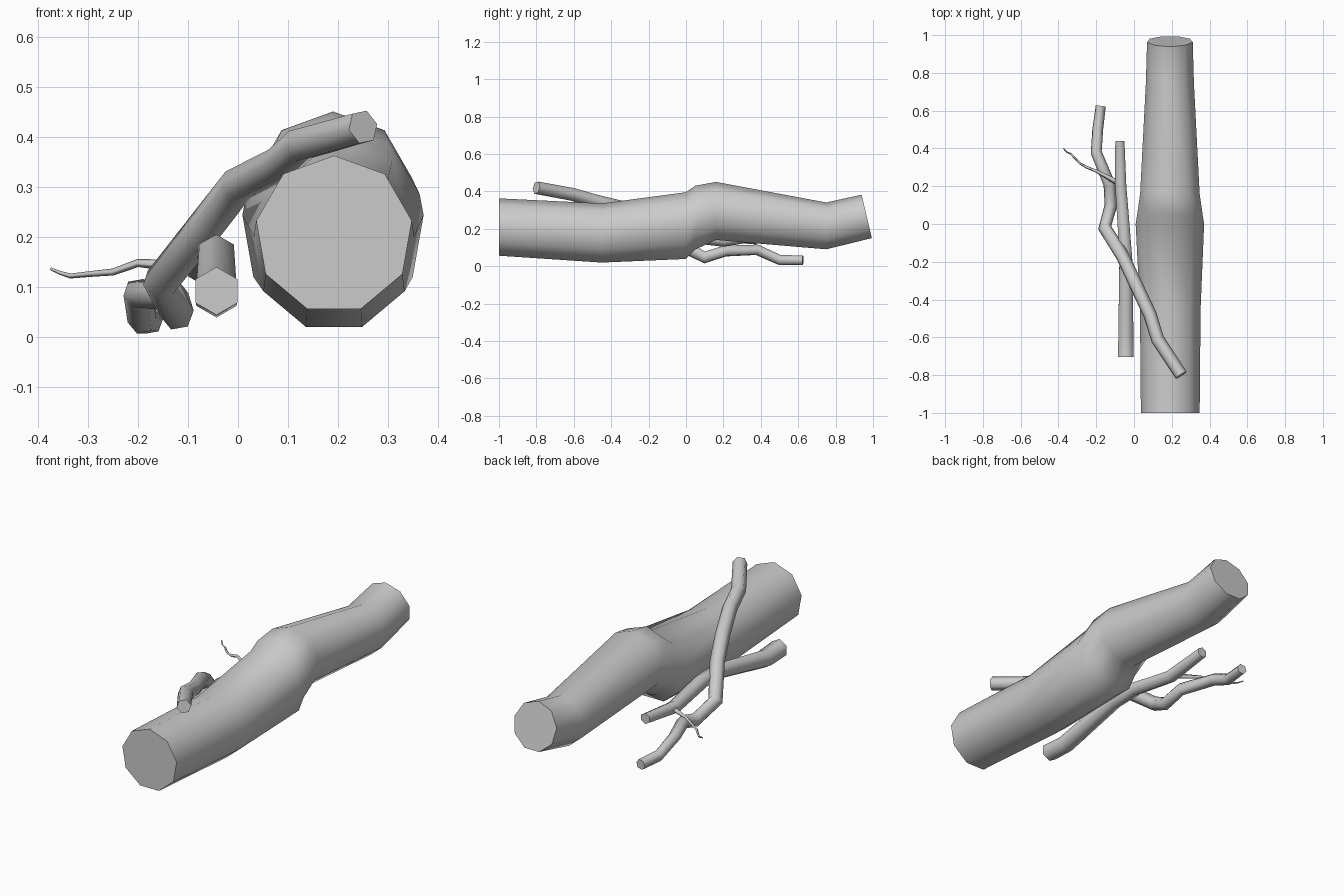
import bpy, bmesh, math
from mathutils import Vector

if "Cube" in bpy.data.objects:
    bpy.data.objects.remove(bpy.data.objects["Cube"])

UP = Vector((0, 0, 1))
FWD = Vector((0, 1, 0))


def limb(name, path, sides, upright=(), phase=math.pi / 2):
    """Tapered, capped tube through (x, y, z, radius); 'upright' rings face along y."""
    bm = bmesh.new()
    pts = [Vector(p[:3]) for p in path]
    last = len(pts) - 1
    rings = []
    for i, p in enumerate(pts):
        a = (p - pts[i - 1]).normalized() if i > 0 else Vector()
        b = (pts[i + 1] - p).normalized() if i < last else Vector()
        t = FWD if i in upright else (a + b).normalized()
        side = t.cross(UP).normalized()
        top = side.cross(t)
        r = path[i][3]
        ring = []
        for k in range(sides):
            ang = phase + 2 * math.pi * k / sides
            ring.append(bm.verts.new(p + r * (math.cos(ang) * side + math.sin(ang) * top)))
        rings.append(ring)
    for r0, r1 in zip(rings, rings[1:]):
        for k in range(sides):
            n = (k + 1) % sides
            bm.faces.new((r0[k], r0[n], r1[n], r1[k])).smooth = True
    # flat end caps
    bm.faces.new(rings[0][::-1])
    bm.faces.new(rings[-1])
    bmesh.ops.recalc_face_normals(bm, faces=bm.faces[:])
    me = bpy.data.meshes.new(name)
    bm.to_mesh(me)
    bm.free()
    ob = bpy.data.objects.new(name, me)
    bpy.context.collection.objects.link(ob)
    return ob


# Main log, nine-sided with a hump in the middle
limb("trunk", [
    (.192, -1.0, .205, .158),
    (.192, -.45, .173, .163),
    (.19, 0, .212, .184),
    (.19, .05, .255, .176),
    (.19, .16, .291, .160),
    (.19, .75, .212, .129),
    (.19, .967, .263, .123)], 9, upright=range(6))

# Straight branch lying beside the log
limb("straight_branch", [
    (-.043, -.705, .092, .048),
    (-.043, -.58, .085, .046),
    (-.043, -.2, .165, .040),
    (-.052, -.05, .172, .037),
    (-.07, .2, .138, .034),
    (-.075, .44, .172, .028)], 6, upright=(0, 5))

# Crooked branch leaning over the log
limb("crooked_branch", [
    (.25, -.80, .420, .035),
    (.125, -.61, .385, .036),
    (.085, -.48, .348, .036),
    (.0, -.30, .305, .036),
    (-.06, -.17, .228, .036),
    (-.155, -.02, .110, .036),
    (-.122, .10, .047, .034),
    (-.13, .21, .082, .032),
    (-.2, .38, .088, .030),
    (-.192, .50, .034, .029),
    (-.176, .625, .032, .027)], 6, phase=math.radians(70))

# Thin twig growing out sideways
limb("twig", [
    (-.08, .215, .138, .016),
    (-.2, .28, .148, .008),
    (-.25, .30, .130, .007),
    (-.285, .32, .127, .006),
    (-.335, .372, .122, .005),
    (-.355, .38, .128, .004),
    (-.374, .40, .136, .003)], 4)
